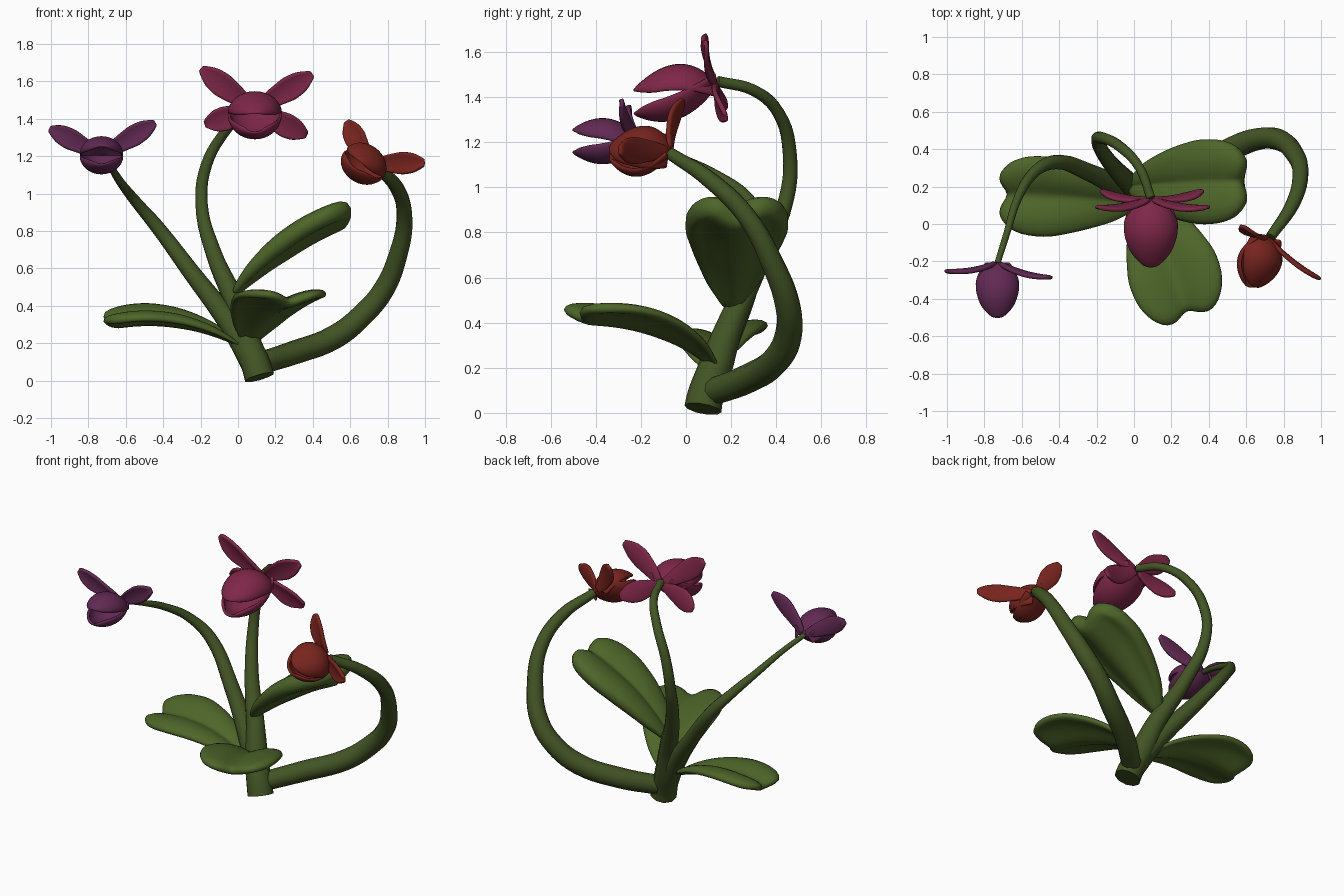
import bpy, bmesh, math
from mathutils import Vector as V

if "Cube" in bpy.data.objects:
    bpy.data.objects.remove(bpy.data.objects["Cube"])


def material(name, rgb):
    m = bpy.data.materials.new(name)
    m.diffuse_color = (*rgb, 1)
    m.use_nodes = True
    m.node_tree.nodes["Principled BSDF"].inputs["Base Color"].default_value = m.diffuse_color
    return m


STEM = material("stem_green", (0.055, 0.09, 0.018))
LEAF = material("leaf_green", (0.075, 0.13, 0.022))
MAGENTA = material("magenta", (0.21, 0.02, 0.065))
PURPLE = material("purple", (0.12, 0.022, 0.085))
RED = material("red", (0.19, 0.018, 0.013))


def add(name, mesh, mat):
    ob = bpy.data.objects.new(name, mesh)
    bpy.context.collection.objects.link(ob)
    mesh.materials.append(mat)
    for p in mesh.polygons:
        p.use_smooth = True
    return ob


def lerp_table(tab, t):
    t = min(max(t, 0), 1)
    for (a, x), (b, y) in zip(tab, tab[1:]):
        if t <= b:
            return x + (y - x) * (t - a) / (b - a)
    return tab[-1][1]


# Outlines: position along blade, fraction of full half width
LEAF_W = [(0, .15), (.2, .52), (.45, .8), (.7, 1), (.88, 1), (1, .8)]
SEPAL_W = [(0, .3), (.25, .7), (.6, 1), (.82, .85), (1, .25)]
LIP_W = [(0, .5), (.15, .78), (.4, 1), (.62, .97), (.8, .8), (.9, .62), (1, .3)]


def blade(name, pts, side, up, half, outline, mat, thick, cup, tip=lambda u: 1):
    """Thick cupped blade along a parabola through three points."""
    a, b, c = (V(p) for p in pts)
    side, up = V(side).normalized(), V(up).normalized()
    nt, nu = 10, 8
    bm = bmesh.new()
    rows, weights = [], []
    for i in range(nt + 1):
        t = i / nt
        w = lerp_table(outline, t)
        row = []
        for j in range(nu + 1):
            u = 2 * j / nu - 1
            s = t * tip(abs(u))
            p = a * (2 * s - 1) * (s - 1) + b * 4 * s * (1 - s) + c * s * (2 * s - 1)
            x = math.sin(u * math.pi / 2) if outline is LIP_W else u
            row.append(bm.verts.new(p + side * x * w * half + up * cup(abs(u)) * w))
            weights.append(min(1, .15 + w) * (1 - .35 * u * u))
        rows.append(row)
    for r, q in zip(rows, rows[1:]):
        for j in range(nu):
            bm.faces.new((r[j], r[j + 1], q[j + 1], q[j]))
    me = bpy.data.meshes.new(name)
    bm.to_mesh(me)
    bm.free()
    ob = add(name, me, mat)
    so = ob.modifiers.new("thickness", 'SOLIDIFY')
    so.thickness, so.offset = thick, 0
    if outline is LEAF_W:  # leaves thin out towards base and margin
        vg = ob.vertex_groups.new(name="body")
        for i, w in enumerate(weights):
            vg.add([i], w, 'REPLACE')
        so.vertex_group = "body"
    ob.modifiers.new("smooth", 'SUBSURF').levels = 1
    return ob


def stem(name, pts):
    """Tapered tube through points (x, y, z, radius)."""
    cu = bpy.data.curves.new(name, 'CURVE')
    cu.dimensions = '3D'
    cu.bevel_depth, cu.bevel_resolution = 1, 3
    cu.resolution_u, cu.use_fill_caps = 5, True
    sp = cu.splines.new('BEZIER')
    sp.bezier_points.add(len(pts) - 1)
    for bp, (x, y, z, r) in zip(sp.bezier_points, pts):
        bp.co, bp.radius = (x, y, z), r
        bp.handle_left_type = bp.handle_right_type = 'AUTO'
    tmp = bpy.data.objects.new(name + "_path", cu)
    bpy.context.collection.objects.link(tmp)
    bpy.context.view_layer.update()
    me = bpy.data.meshes.new_from_object(tmp.evaluated_get(bpy.context.evaluated_depsgraph_get()))
    bpy.data.objects.remove(tmp)
    me.materials.clear()
    add(name, me, STEM)


def flower(name, base, axis, up, half, height, gapes, mat, sepals, sepal_half):
    """Two cupped lips facing each other plus spreading back petals."""
    base, axis, up = V(base), V(axis), V(up).normalized()
    side = axis.cross(up)
    for label, sg, gape in (("upper", 1, gapes[0]), ("lower", -1, gapes[1])):
        n = up * sg
        pts = (base, base + axis * .47 + n * height, base + axis + n * gape)
        depth = height * .98
        blade(f"{name}_{label}_lip", pts, side, n, half, LIP_W, mat, .018,
              lambda u: -depth * (1 - math.cos(u * math.pi / 2)), lambda u: 1 - .08 * u * u)
    for i, tip in enumerate(sepals):
        tip = V(tip)
        d = tip - base
        out = axis.normalized()
        blade(f"{name}_back_petal_{i + 1}", (base + d * .04, (base + tip) / 2 + out * .015, tip),
              d.cross(out), out, sepal_half, SEPAL_W, mat, .022, lambda u: .012 * u * u)


# Stems
stem("centre_stem", [(.115, .075, .018, .083), (.1, .085, .07, .081), (.05, .13, .2, .076),
                     (-.01, .2, .4, .059),
                     (-.13, .33, .68, .044), (-.195, .445, .95, .034), (-.17, .46, 1.15, .031),
                     (-.07, .41, 1.33, .028), (.03, .3, 1.43, .025), (.09, .14, 1.47, .024)])
stem("left_stem", [(.1, .085, .06, .07), (-.04, .17, .3, .06), (-.25, .28, .58, .047),
                   (-.43, .33, .82, .038), (-.54, .27, .95, .03), (-.62, .14, 1.05, .023),
                   (-.68, -.05, 1.14, .018), (-.73, -.21, 1.2, .016)])
stem("right_stem", [(.11, .11, .09, .06), (.3, .27, .15, .064), (.52, .4, .235, .064),
                    (.665, .455, .35, .06), (.775, .45, .48, .057), (.855, .38, .67, .05),
                    (.89, .27, .87, .043), (.85, .11, 1.03, .038), (.73, -.07, 1.15, .028)])

# Leaves: creased along the middle, two rounded lobes notched at the tip
LEAVES = [("left_leaf", ((.01, .11, .185), (-.33, .145, .3), (-.71, .16, .285)),
           (0, 1, .14), (0, -.14, 1), .22, .065, 2.3, .06),
          ("front_leaf", ((.06, .13, .19), (.16, -.13, .355), (.295, -.5, .41)),
           (.94, .35, 0), (0, .2, 1), .25, .065, 2.0, .06),
          ("right_leaf", ((-.02, .2, .46), (.26, .22, .7), (.62, .23, .885)),
           (0, 1, 0), (-.6, 0, .8), .23, .06, 2.4, .125)]
for name, pts, side, up, half, crest, curl, thick in LEAVES:
    blade(name, pts, side, up, half, LEAF_W, LEAF, thick,
          lambda u: crest * math.sin(u * curl),
          lambda u: .95 + .08 * math.sin(u * math.pi * .85) - .04 * u ** 3)

# Flowers
flower("centre_flower", (.09, .135, 1.455), (0, -.37, -.065), (0, 0, 1), .142, .118, (.035, .06), MAGENTA,
       [(-.2, .09, 1.67), (.4, .09, 1.64), (-.18, .18, 1.37), (.37, .18, 1.31)], .068)
flower("left_flower", (-.73, -.205, 1.205), (0, -.3, 0), (0, 0, 1), .113, .095, (.045, .045), PURPLE,
       [(-1.01, -.25, 1.35), (-.44, -.285, 1.38)], .058)
flower("right_flower", (.71, -.07, 1.16), (-.08, -.27, 0), (.63, 0, .78), .122, .1, (.02, .02), RED,
       [(.58, -.01, 1.39), (1.0, -.295, 1.165)], .062)
